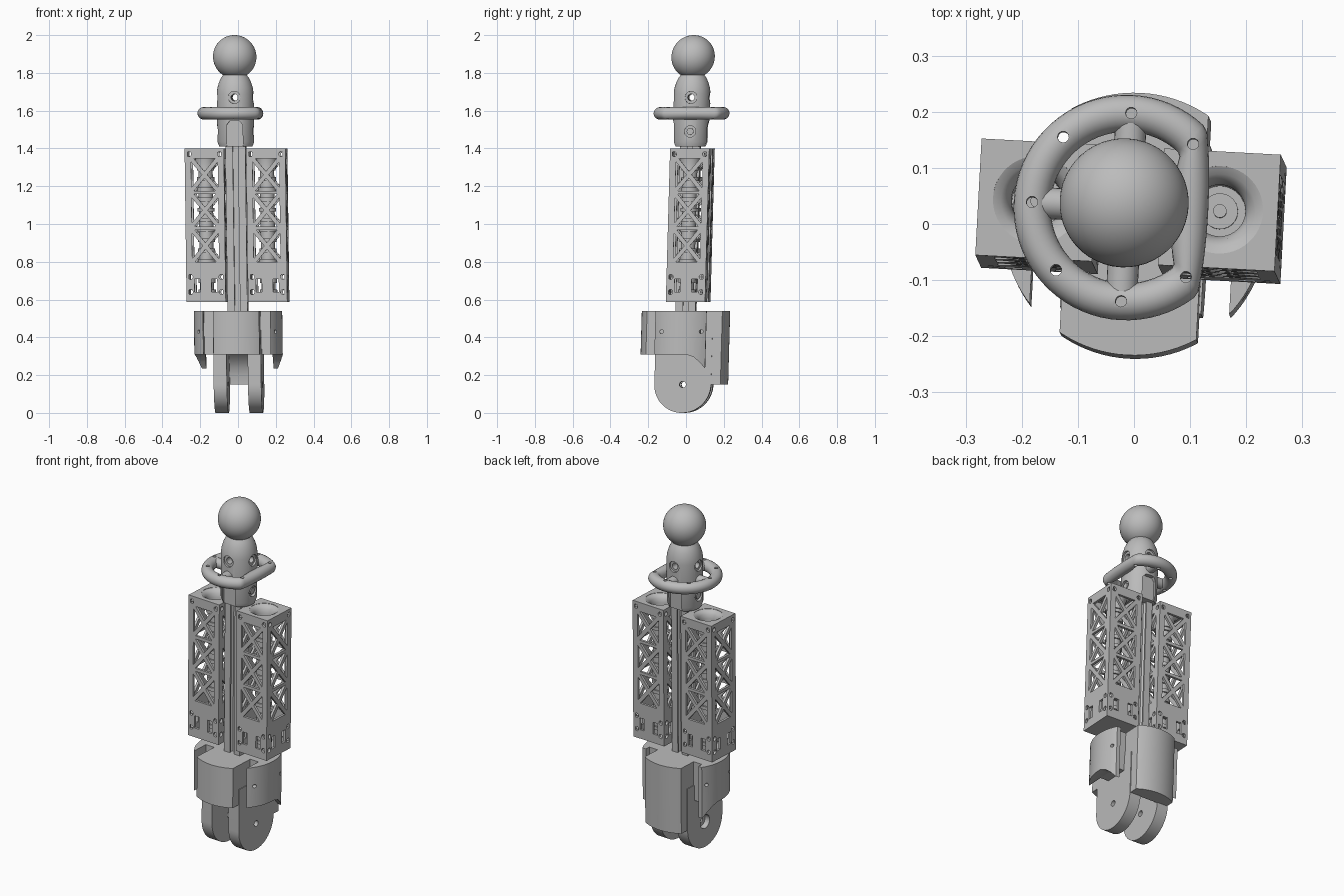
import bpy, bmesh
from math import sin, cos, pi, radians
from mathutils import Matrix, Vector

cube = bpy.data.objects.get("Cube")
if cube:
    bpy.data.objects.remove(cube, do_unlink=True)

grey = bpy.data.materials.new("plain_grey")
grey.use_nodes = True
grey.diffuse_color = (0.5, 0.5, 0.5, 1)
grey.node_tree.nodes["Principled BSDF"].inputs["Base Color"].default_value = (0.5, 0.5, 0.5, 1)
parts = []


def finish(name, bm):
    bmesh.ops.recalc_face_normals(bm, faces=bm.faces)
    mesh = bpy.data.meshes.new(name)
    bm.to_mesh(mesh)
    bm.free()
    mesh.materials.append(grey)
    ob = bpy.data.objects.new(name, mesh)
    bpy.context.collection.objects.link(ob)
    parts.append(ob)
    return ob


def prism(name, polys, axis, a, b):
    """Extrude flat outlines along an axis from a to b."""
    place = {"x": lambda u, v, t: (t, u, v),
             "y": lambda u, v, t: (u, t, v),
             "z": lambda u, v, t: (u, v, t)}[axis]
    bm = bmesh.new()
    for pts in polys:
        low = [bm.verts.new(place(u, v, a)) for u, v in pts]
        high = [bm.verts.new(place(u, v, b)) for u, v in pts]
        bm.faces.new(low)
        bm.faces.new(high)
        for i in range(len(pts)):
            j = (i + 1) % len(pts)
            bm.faces.new((low[i], low[j], high[j], high[i]))
    return finish(name, bm)


def circle(u, v, r, n=32):
    return [(u + r * cos(2 * pi * i / n), v + r * sin(2 * pi * i / n)) for i in range(n)]


def rect(u0, u1, v0, v1):
    return [(u0, v0), (u1, v0), (u1, v1), (u0, v1)]


def lathe(name, profile, x=0, y=0, closed=False, steps=48):
    bm = bmesh.new()
    verts = [bm.verts.new((r, 0, z)) for r, z in profile]
    pairs = list(zip(verts, verts[1:]))
    if closed:
        pairs.append((verts[-1], verts[0]))
    edges = [bm.edges.new(p) for p in pairs]
    bmesh.ops.spin(bm, geom=verts + edges, axis=(0, 0, 1), cent=(0, 0, 0),
                   angle=2 * pi, steps=steps)
    bmesh.ops.remove_doubles(bm, verts=bm.verts, dist=0.0001)
    bmesh.ops.translate(bm, verts=bm.verts, vec=(x, y, 0))
    return finish(name, bm)


def boolean(target, tool, op="DIFFERENCE"):
    """Apply a boolean and throw the tool away."""
    mod = target.modifiers.new("cut", "BOOLEAN")
    mod.operation, mod.object, mod.solver = op, tool, "EXACT"
    bpy.context.view_layer.update()
    done = target.evaluated_get(bpy.context.evaluated_depsgraph_get())
    mesh = bpy.data.meshes.new_from_object(done)
    target.modifiers.clear()
    target.data = mesh
    parts.remove(tool)
    bpy.data.objects.remove(tool, do_unlink=True)


# Base: round drum with a flat-sided core, two side lobes and bridges
R, TOP, SKIRT = 0.234, 0.54, 0.31


def drum_slice(name, profile, x0, x1):
    ob = prism(name, [profile], "x", x0, x1)
    boolean(ob, prism("drum", [circle(0, 0, R, 96)], "z", 0, 0.6), "INTERSECT")
    return ob


drum_slice("base_core", [(-.25, TOP), (-.25, SKIRT), (.06, SKIRT), (.1, .28), (.125, .24),
                         (.14, .2), (.145, .15), (.25, .15), (.25, TOP)], -.122, .122)
for side, s in (("left", 1), ("right", -1)):
    lobe = drum_slice(side + "_base_lobe",
                      [(-.25, TOP), (-.25, SKIRT), (.02, SKIRT), (.06, .295), (.09, .27),
                       (.12, .235), (.12, TOP)], s * .178, s * .25)
    boolean(lobe, prism("pins", [circle(-.115, .43, .01, 16), circle(.095, .43, .01, 16)],
                        "x", -.3, .3))
    prism(side + "_base_bridge", [rect(-.05, .09, SKIRT, TOP)], "x", s * .11, s * .185)
    # Rounded hinge leg with a pivot hole
    outline = [(.15 * cos(a), .15 + .15 * sin(a)) for a in
               [pi + pi * i / 32 for i in range(33)]] + [(.15, .4), (-.15, .4)]
    leg = prism(side + "_hinge_leg", [outline], "x", s * .056, s * .126)
    boolean(leg, prism("pivot", [circle(0, .15, .017)], "x", -.3, .3))
    if s < 0:
        boolean(leg, prism("counterbore", [circle(0, .15, .04)], "x", -.3, -.095))

# Slotted rail: one side of the section repeated four times
h, section = .053, []
side_pts = [(-h, -h), (-.014, -h), (-.014, -.044), (-.026, -.044), (-.014, -.026),
            (.014, -.026), (.026, -.044), (.014, -.044), (.014, -h)]
for k in range(4):
    turn = Matrix.Rotation(k * pi / 2, 2)
    section += [tuple(turn @ Vector(p)) for p in side_pts]
prism("slotted_rail", [section], "z", .5, 1.45)

# Lattice panel: slab with triangular windows and corner holes
W, LOW, HIGH, WALL = .104, .587, 1.4, .014
windows = []
cell = (1.355 - .79) / 3
for k in range(3):
    z0 = .79 + k * cell
    corners = rect(-.078, .078, z0, z0 + cell)
    mid = (0, z0 + cell / 2)
    for i in range(4):
        tri = [corners[i], corners[(i + 1) % 4], mid]
        cu, cv = [sum(c) / 3 for c in zip(*tri)]
        windows.append([(cu + (u - cu) * .72, cv + (v - cv) * .72) for u, v in tri])
for u in (-.082, .082):
    windows += [circle(u, v, .013, 16) for v in (.64, .72, 1.37)]
    windows.append(rect(u * .55 - .015, u * .55 + .015, .64, .71))
panel = prism("lattice_panel", [rect(-W, W, LOW, HIGH)], "y", -W, -W + WALL)
boolean(panel, prism("windows", windows, "y", -.2, 0))

# Two lattice boxes, each with funnel top and ribbed inner column
for side, s in (("left", 1), ("right", -1)):
    x, y = s * .163, .01
    bm = bmesh.new()
    for k in range(4):
        copy = panel.data.copy()
        copy.transform(Matrix.Translation((x, y, 0)) @ Matrix.Rotation(k * pi / 2, 4, "Z"))
        bm.from_mesh(copy)
        bpy.data.meshes.remove(copy)
    finish(side + "_lattice_box", bm)
    square = rect(x - .1, x + .1, y - .1, y + .1)
    lid = prism(side + "_box_lid", [square], "z", HIGH - .012, HIGH)
    boolean(lid, prism("mouth", [circle(x, y, .078, 48)], "z", 1.3, 1.5))
    prism(side + "_box_floor", [square], "z", LOW, LOW + .02)
    lathe(side + "_funnel", [(.08, HIGH - .001), (.064, 1.392), (.052, 1.378), (.046, 1.355),
                             (.045, 1.3), (.053, 1.3), (.054, 1.35), (.062, 1.374),
                             (.08, HIGH - .012)], x, y, True)
    column = [(0, .6)]
    for k in range(13):
        z = .6 + k * .054
        column += [(.038, z), (.038, z + .034), (.046, z + .034), (.046, z + .054)]
    column += [(.032, 1.302), (.032, 1.315), (.012, 1.315), (.012, 1.335), (0, 1.335)]
    lathe(side + "_inner_column", column, x, y, steps=24)
parts.remove(panel)
bpy.data.objects.remove(panel, do_unlink=True)

# Head: domed socket with cross holes, slots and side recesses
head = lathe("head_socket", [(0, 1.41), (.088, 1.41), (.097, 1.435), (.098, 1.69), (.094, 1.72),
                             (.085, 1.75), (.073, 1.775), (.058, 1.795), (0, 1.8)], steps=64)
slot = [(-.042, 1.4), (.042, 1.4), (.042, 1.525), (.026, 1.545), (-.026, 1.545), (-.042, 1.525)]
for s in (-1, 1):
    boolean(head, prism("slot", [slot], "y", s * .074, s * .2))
    for axis in "xy":
        boolean(head, prism("sink", [circle(0, 1.67, .032, 24)], axis, s * .085, s * .2))
    boolean(head, prism("screw_recess", [circle(0, 1.49, .03, 24)], "x", s * .08, s * .2))
    prism("screw_cap", [circle(0, 1.49, .018, 24)], "x", s * .07, s * .092)
for axis in "xy":
    boolean(head, prism("bore", [circle(0, 1.67, .018, 24)], axis, -.2, .2))

# Ball
bm = bmesh.new()
bmesh.ops.create_uvsphere(bm, u_segments=48, v_segments=32, radius=.115)
bmesh.ops.translate(bm, verts=bm.verts, vec=(0, 0, 1.885))
finish("ball", bm)

# Hand ring: a tube flattened on one side, with small holes and three spokes
RING_Z, MAJOR, FLAT = 1.586, .168, .113


def ring_path(a):
    return Vector((min(MAJOR * cos(a), FLAT), MAJOR * sin(a), RING_Z))


bm = bmesh.new()
rows = []
for i in range(72):
    a = 2 * pi * i / 72
    out = Vector((cos(a), sin(a), 0))
    rows.append([bm.verts.new(ring_path(a) + .033 * (cos(t) * out + sin(t) * Vector((0, 0, 1))))
                 for t in [2 * pi * j / 20 for j in range(20)]])
for i in range(72):
    a, b = rows[i], rows[(i + 1) % 72]
    for j in range(20):
        k = (j + 1) % 20
        bm.faces.new((a[j], a[k], b[k], b[j]))
ring = finish("hand_ring", bm)
spots = [ring_path(radians(45 * k)) for k in range(1, 8)]
boolean(ring, prism("ring_holes", [circle(p.x, p.y, .01, 16) for p in spots], "z", 1.5, 1.7))
for name, axis, end in (("back_spoke", "y", .15), ("front_spoke", "y", -.15),
                        ("right_spoke", "x", -.15)):
    prism(name, [circle(0, RING_Z, .028, 24)], axis, end * .55, end)

# Slight lean and twist of the whole assembly
lean = Matrix.Identity(4)
lean[0][2], lean[0][3] = -.013, .013 * TOP
lean[1][2], lean[1][3] = .028, -.028 * TOP
pose = lean @ Matrix.Rotation(radians(-3.1), 4, "Z")
bpy.ops.object.select_all(action="DESELECT")
for ob in parts:
    ob.data.transform(pose)
    ob.select_set(True)
bpy.context.view_layer.objects.active = parts[0]
bpy.ops.object.shade_smooth_by_angle(angle=radians(32))
